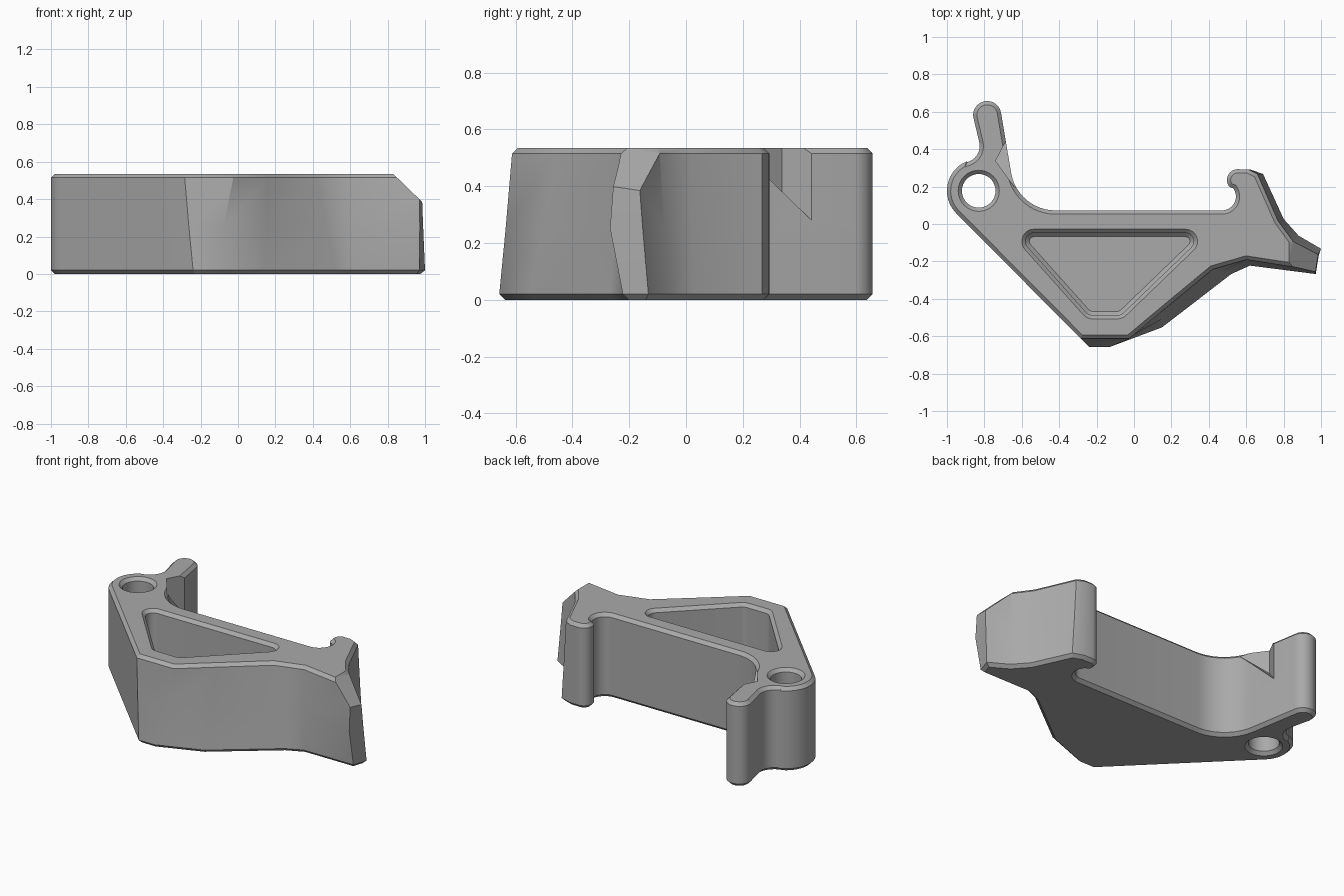
import bpy, math
from mathutils import Vector

cube = bpy.data.objects.get("Cube")
if cube:
    bpy.data.objects.remove(cube)

H, CH = 0.535, 0.02  # plate height and edge chamfer

grey = bpy.data.materials.new("grey")
grey.use_nodes = True
grey.diffuse_color = (0.4, 0.4, 0.4, 1)
grey.node_tree.nodes["Principled BSDF"].inputs["Base Color"].default_value = grey.diffuse_color


def arc(cx, cy, r, a0, a1, n=12):
    angles = [math.radians(a0 + (a1 - a0) * i / n) for i in range(n + 1)]
    return [(cx + r * math.cos(a), cy + r * math.sin(a)) for a in angles]


def inset(points, d):
    """Move a counter-clockwise outline inwards by d with mitred corners."""
    out = []
    for i, p in enumerate(points):
        p = Vector(p)
        a = (p - Vector(points[i - 1])).normalized()
        b = (Vector(points[(i + 1) % len(points)]) - p).normalized()
        na, nb = Vector((-a.y, a.x)), Vector((-b.y, b.x))
        out.append(tuple(p + (na + nb) * d / max(1 + na.dot(nb), 0.4)))
    return out


def mix(p, q, t):
    return [tuple(Vector(a).lerp(Vector(b), t)) for a, b in zip(p, q)]


def loft(name, rings):
    """Solid through stacked outlines, given as (height or height rule, points)."""
    n = len(rings[0][1])
    verts = [(x, y, z(x, y) if callable(z) else z) for z, pts in rings for x, y in pts]
    faces = [tuple(reversed(range(n))), tuple(range(len(verts) - n, len(verts)))]
    for k in range(len(rings) - 1):
        for i in range(n):
            j = (i + 1) % n
            faces.append((k * n + i, k * n + j, k * n + n + j, k * n + n + i))
    mesh = bpy.data.meshes.new(name)
    mesh.from_pydata(verts, [], faces)
    mesh.materials.append(grey)
    obj = bpy.data.objects.new(name, mesh)
    bpy.context.collection.objects.link(obj)
    return obj


# Drafted front and tip: matching outlines at the bottom, middle and top
low = [(-0.24, -0.655), (-0.13, -0.655), (0.15, -0.55), (0.52, -0.265), (0.62, -0.22), (0.97, -0.22),
       (1.0, -0.13), (0.88, -0.06), (0.80, 0.03), (0.69, 0.27), (0.62, 0.295)]
high = [(-0.285, -0.61), (-0.025, -0.61), (0.16, -0.455), (0.42, -0.24), (0.6, -0.188), (0.97, -0.245),
        (0.98, -0.17), (0.85, -0.09), (0.77, 0.02), (0.66, 0.27), (0.61, 0.295)]
middle = mix(low, high, 0.5)
middle[5] = (0.972, -0.265)

# Hook, relief, inner corner, arm and eye share one vertical profile
back = (arc(0.555, 0.238, 0.058, 80, 220) + arc(0.47, 0.15, 0.075, 35, -90)
        + arc(-0.42, 0.315, 0.24, 270, 190) + arc(-0.785, 0.585, 0.075, 10, 188, 16)
        + arc(-0.915, 0.42, 0.09, 10, -75) + arc(-0.83, 0.18, 0.17, 112, 225, 16))
low, middle, high = low + back, middle + back, high + back

body = loft("bracket_body", [
    (0, inset(low, CH)), (CH, low), (H * 0.47, middle), (H - CH, high), (H, inset(high, CH))])

# Blind triangular pocket with rounded corners and a chamfered rim
rim = (arc(-0.535, -0.09, 0.065, 90, 225, 8) + arc(-0.22, -0.435, 0.07, 225, 270, 4)
       + arc(-0.09, -0.435, 0.07, 270, 312, 4) + arc(0.275, -0.09, 0.065, -48, 90, 8))
wall = inset(rim, CH)
pocket = loft("pocket_cutter", [
    (0.10, inset(rim, CH * 2)), (0.12, wall), (H - CH, wall), (H, rim), (H + 0.05, rim)])

# Through hole, chamfered at both ends
bore = [(-0.05, 0.11), (0, 0.11), (CH, 0.09), (H - CH, 0.09), (H, 0.11), (H + 0.05, 0.11)]
hole = loft("hole_cutter", [(z, arc(-0.83, 0.18, r, 0, 348.75, 31)) for z, r in bore])

# Sloped notch at the root of the arm
notch_plan = [(-0.58, 0.12), (-0.4, 0.3), (-0.55, 0.445), (-0.685, 0.445), (-0.74, 0.34)]
notch = loft("notch_cutter", [
    (lambda x, y: 0.28 + (0.445 - y) * 0.97, notch_plan), (0.8, notch_plan)])

# Slanted corner at the tip
tip_plan = [(0.7, -0.5), (1.2, -0.5), (1.2, 0.02), (0.7, 0.02)]
tip = loft("tip_cutter", [(lambda x, y: H - (x - 0.83) * 0.97, tip_plan), (0.9, tip_plan)])

bpy.context.view_layer.objects.active = body
for cutter in (pocket, hole, notch, tip):
    mod = body.modifiers.new(cutter.name, "BOOLEAN")
    mod.operation = "DIFFERENCE"
    mod.solver = "EXACT"
    mod.object = cutter
    bpy.ops.object.modifier_apply(modifier=mod.name)
    bpy.data.objects.remove(cutter)

# Centre on the ground and smooth the round walls
xs = [v.co.x for v in body.data.vertices]
ys = [v.co.y for v in body.data.vertices]
shift = Vector((-(min(xs) + max(xs)) / 2, -(min(ys) + max(ys)) / 2, 0))
for v in body.data.vertices:
    v.co += shift
for obj in bpy.context.selected_objects:
    obj.select_set(False)
body.select_set(True)
bpy.ops.object.shade_smooth_by_angle(angle=math.radians(30))
